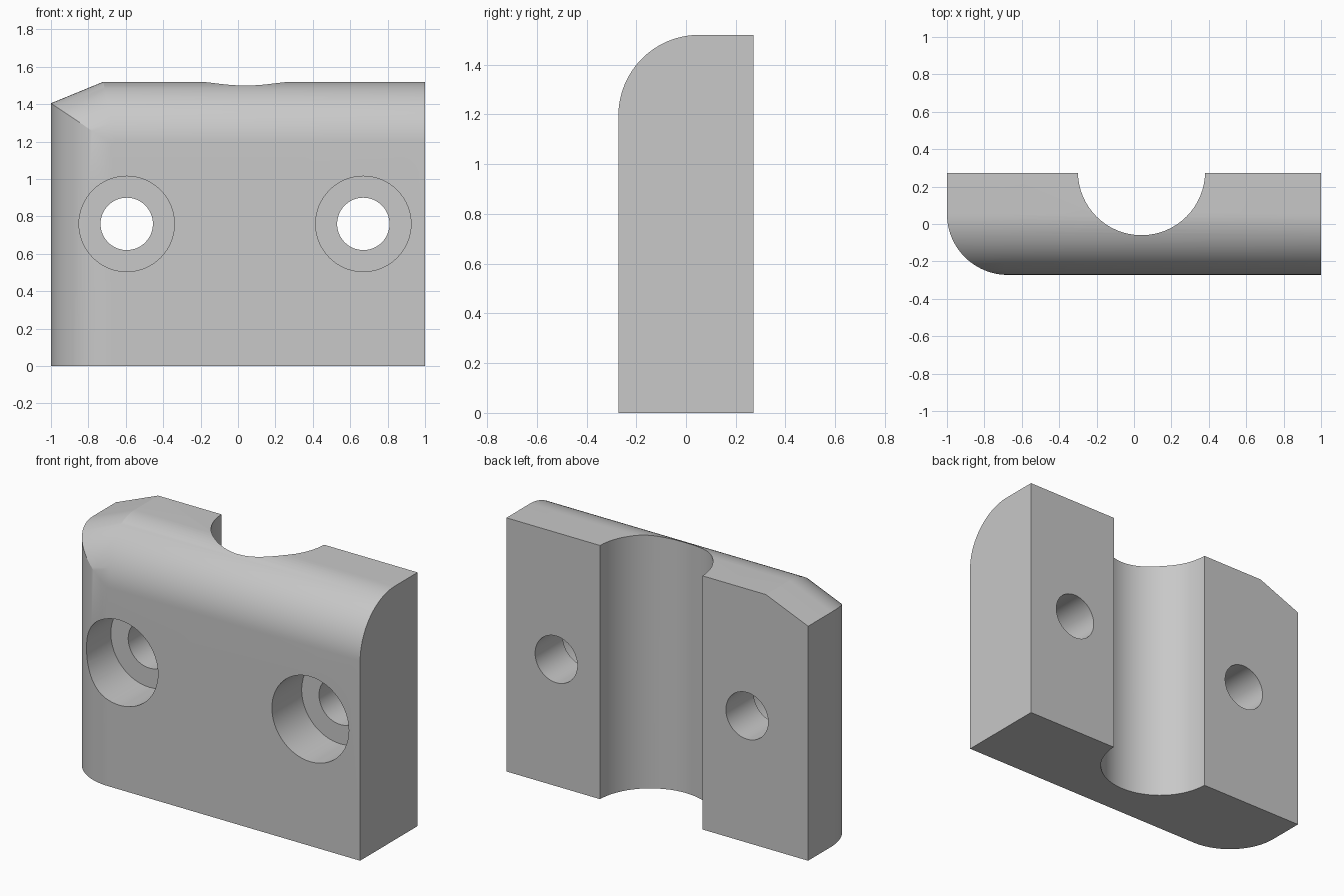
import bpy
import math
from mathutils import Matrix, Vector

cube = bpy.data.objects.get("Cube")
if cube:
    bpy.data.objects.remove(cube, do_unlink=True)

W, D, H = 1.0, 0.272, 1.52      # half width, half depth, height
R = 0.325                       # rounding radius
SLOPE_X, SLOPE_Z = -0.72, 1.405  # start of the sloped top and its low end

grey = bpy.data.materials.new("light_grey")
grey.use_nodes = True
colour = (0.58, 0.58, 0.58, 1)
grey.diffuse_color = colour
grey.node_tree.nodes["Principled BSDF"].inputs["Base Color"].default_value = colour


def arc(cx, cy, r, start, end, n):
    """Points of an arc, angles in degrees."""
    angles = [math.radians(start + (end - start) * i / n) for i in range(n + 1)]
    return [(cx + r * math.cos(a), cy + r * math.sin(a)) for a in angles]


def prism(name, outline, low, high, axes):
    """Extrude a 2D outline; axes gives the 3D directions of (u, v, extrusion)."""
    u, v, w = (Vector(a) for a in axes)
    n = len(outline)
    verts = [u * a + v * b + w * h for h in (low, high) for a, b in outline]
    faces = [list(range(n))[::-1], list(range(n, 2 * n))]
    faces += [[i, (i + 1) % n, (i + 1) % n + n, i + n] for i in range(n)]
    mesh = bpy.data.meshes.new(name)
    mesh.from_pydata(verts, [], faces)
    mesh.materials.append(grey)
    obj = bpy.data.objects.new(name, mesh)
    bpy.context.collection.objects.link(obj)
    return obj


def combine(target, tool, operation):
    """Apply a boolean and remove the tool."""
    tool.hide_render = True
    mod = target.modifiers.new("cut", "BOOLEAN")
    mod.operation, mod.solver, mod.object = operation, "EXACT", tool
    bpy.context.view_layer.objects.active = target
    bpy.ops.object.modifier_apply(modifier=mod.name)
    bpy.data.objects.remove(tool, do_unlink=True)


X, Y, Z = (1, 0, 0), (0, 1, 0), (0, 0, 1)

# Block with one rounded upright corner
plan = arc(-W + R, -D + R, R, 180, 270, 24) + [(W, -D), (W, D), (-W, D)]
block = prism("clamp_block", plan, 0, H + 0.2, (X, Y, Z))

# Rounded front top edge, level and then along the slope
side = [(-D, -4), (1, -4), (1, 0)] + arc(-D + R, -R, R, 90, 180, 24)
tilt = math.atan2(H - SLOPE_Z, SLOPE_X + W)
for name, angle in (("level_top", 0), ("sloped_top", -tilt)):
    shape = prism(name, side, -4, 4, (Y, Z, X))
    shape.data.transform(Matrix.Translation((SLOPE_X, 0, H)) @ Matrix.Rotation(angle, 4, "Y"))
    combine(block, shape, "INTERSECT")

# Half-round channel down the back
channel = prism("channel_cutter", arc(0.04, 0.28, 0.34, 0, 360, 64)[:-1], -1, 3, (X, Y, Z))
combine(block, channel, "DIFFERENCE")

# Counterbored bolt holes
for x in (-0.595, 0.67):
    for radius, back in ((0.255, 0.01), (0.14, 1)):
        bore = prism("bore_cutter", arc(x, 0.76, radius, 360, 0, 64)[:-1], -1, back, (X, Z, Y))
        combine(block, bore, "DIFFERENCE")

# Smooth curved walls, sharp edges
bpy.ops.object.select_all(action="DESELECT")
block.select_set(True)
bpy.context.view_layer.objects.active = block
bpy.ops.object.shade_smooth_by_angle(angle=math.radians(20))
